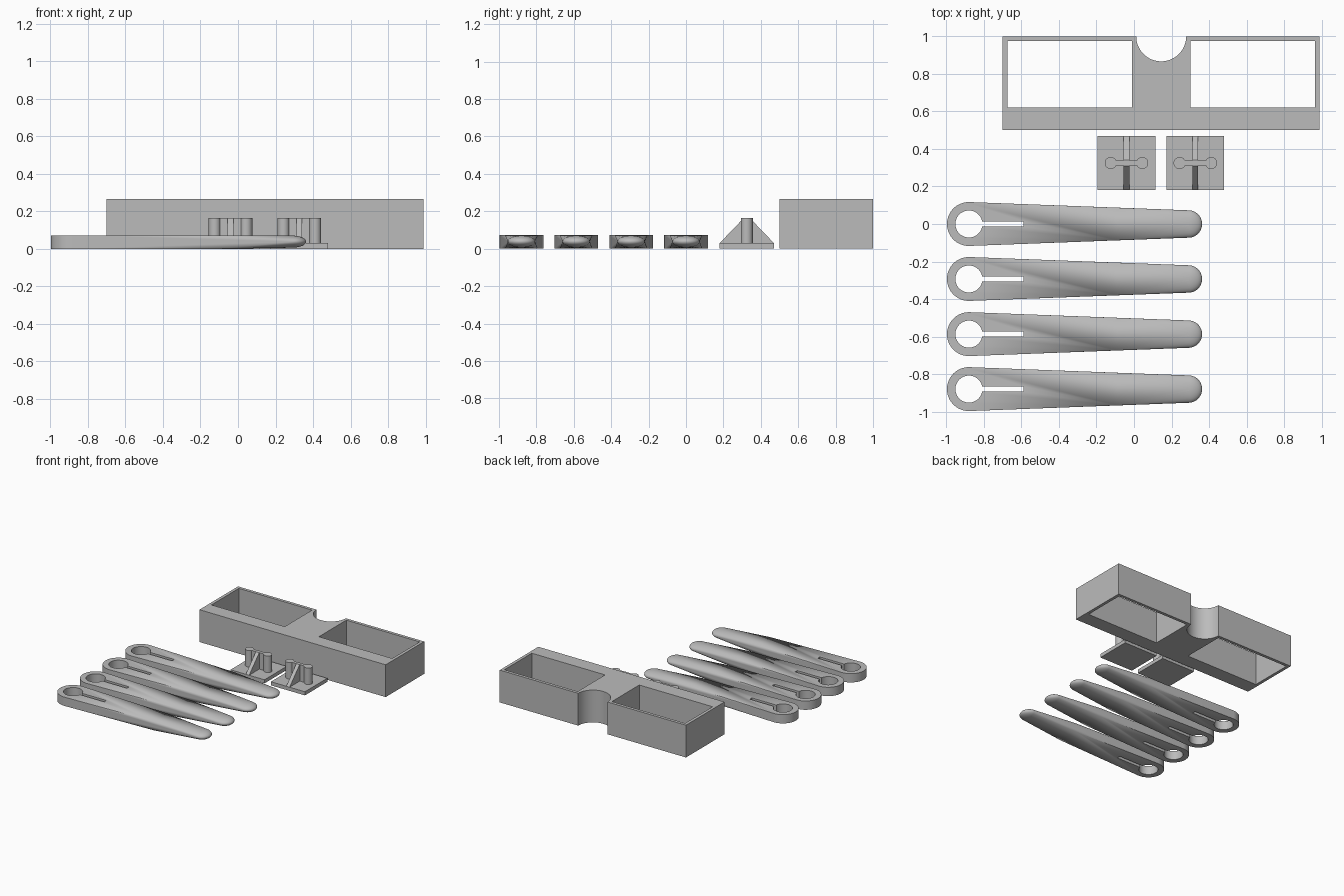
import bpy, bmesh, math
from mathutils import Matrix, Vector

if "Cube" in bpy.data.objects:
    bpy.data.objects.remove(bpy.data.objects["Cube"])

grey = bpy.data.materials.new("plain_grey")
grey.use_nodes = True
GREY = (0.5, 0.5, 0.5, 1)
grey.diffuse_color = GREY
grey.node_tree.nodes["Principled BSDF"].inputs["Base Color"].default_value = GREY


def finish(name, bm):
    bmesh.ops.recalc_face_normals(bm, faces=bm.faces)
    mesh = bpy.data.meshes.new(name)
    bm.to_mesh(mesh)
    bm.free()
    mesh.materials.append(grey)
    obj = bpy.data.objects.new(name, mesh)
    bpy.context.collection.objects.link(obj)
    return obj


def box(name, lo, hi):
    lo, hi = Vector(lo), Vector(hi)
    bm = bmesh.new()
    bmesh.ops.create_cube(bm, size=1, matrix=Matrix.Translation((lo + hi) / 2) @ Matrix.Diagonal((*(hi - lo), 1)))
    return finish(name, bm)


def cylinder(name, x, y, r, z0, z1, sides=48):
    bm = bmesh.new()
    bmesh.ops.create_cone(bm, cap_ends=True, segments=sides, radius1=r, radius2=r, depth=z1 - z0,
                          matrix=Matrix.Translation((x, y, (z0 + z1) / 2)))
    return finish(name, bm)


def boolean(obj, others, operation):
    """Combine the other solids into obj, then discard them."""
    for other in others:
        mod = obj.modifiers.new("combine", "BOOLEAN")
        mod.operation, mod.solver, mod.object = operation, "EXACT", other
    bpy.context.view_layer.update()
    graph = bpy.context.evaluated_depsgraph_get()
    mesh = bpy.data.meshes.new_from_object(obj.evaluated_get(graph))
    obj.modifiers.clear()
    obj.data = mesh
    for other in others:
        bpy.data.objects.remove(other)


def smooth(obj, degrees):
    bpy.ops.object.select_all(action="DESELECT")
    obj.select_set(True)
    bpy.context.view_layer.objects.active = obj
    bpy.ops.object.shade_smooth_by_angle(angle=math.radians(degrees))


# Frame block with two through pockets and a round notch at the back
frame = box("frame_block", (-0.70, 0.50, 0), (0.99, 1.0, 0.265))
boolean(frame, [
    box("left_pocket", (0.30, 0.62, -0.1), (0.965, 0.975, 0.4)),
    box("right_pocket", (-0.675, 0.62, -0.1), (-0.01, 0.975, 0.4)),
    cylinder("notch", 0.145, 1.0, 0.133, -0.1, 0.4, 64),
], "DIFFERENCE")
smooth(frame, 30)

# Two pin brackets: plate, pair of pins, web and triangular gusset
PIN_Y, PIN_TOP, PLATE = 0.325, 0.165, 0.03
for side, x in (("right", -0.04), ("left", 0.327)):
    bracket = box(side + "_pin_bracket", (x - 0.154, 0.18, 0), (x + 0.154, 0.47, PLATE))
    bm = bmesh.new()
    edge = [bm.verts.new((x - 0.015, y, z)) for y, z in (
        (0.18, 0.02), (0.47, 0.02), (0.47, PLATE), (0.34, PIN_TOP), (0.31, PIN_TOP), (0.18, PLATE))]
    face = bm.faces.new(edge)
    new = bmesh.ops.extrude_face_region(bm, geom=[face])["geom"]
    bmesh.ops.translate(bm, vec=(0.03, 0, 0), verts=[v for v in new if isinstance(v, bmesh.types.BMVert)])
    gusset = finish("gusset", bm)
    web = box("web", (x - 0.08, PIN_Y - 0.013, 0.02), (x + 0.08, PIN_Y + 0.013, PIN_TOP))
    pins = [cylinder("pin", x + s * 0.084, PIN_Y, 0.032, 0.02, PIN_TOP, 32) for s in (-1, 1)]
    boolean(bracket, [gusset, web] + pins, "UNION")
    smooth(bracket, 30)

# Clip arm: hull of a round end, a flat mid section and an ellipsoid tip
THICK, END_X, MID_X, MID_W = 0.072, -0.88, -0.09, 0.087
bm = bmesh.new()
bmesh.ops.create_cone(bm, cap_ends=True, segments=64, radius1=0.117, radius2=0.117, depth=THICK,
                      matrix=Matrix.Translation((END_X, 0, THICK / 2)))
for y in (-MID_W, MID_W):
    for z in (0, THICK):
        bm.verts.new((MID_X, y, z))
bmesh.ops.create_uvsphere(bm, u_segments=48, v_segments=24, radius=1,
                          matrix=Matrix.Translation((0.29, 0, 0.038)) @ Matrix.Diagonal((0.073, 0.073, 0.032, 1)))
hull = bmesh.ops.convex_hull(bm, input=bm.verts)
inner = set(hull["geom_interior"] + hull["geom_unused"])
bmesh.ops.delete(bm, geom=[v for v in inner if isinstance(v, bmesh.types.BMVert)], context="VERTS")
bmesh.ops.dissolve_limit(bm, angle_limit=0.002, verts=bm.verts, edges=bm.edges)
arm = finish("clip_arm_1", bm)

# Keyhole through the round end
boolean(arm, [
    cylinder("eye", END_X, 0, 0.072, -0.1, 0.2),
    box("slot", (END_X, -0.014, -0.1), (-0.588, 0.014, 0.2)),
], "DIFFERENCE")
smooth(arm, 25)

# Row of four arms
for i, y in enumerate((0, -0.293, -0.587, -0.88)):
    part = arm if i == 0 else arm.copy()
    if i:
        part.name = f"clip_arm_{i + 1}"
        bpy.context.collection.objects.link(part)
    part.location.y = y
